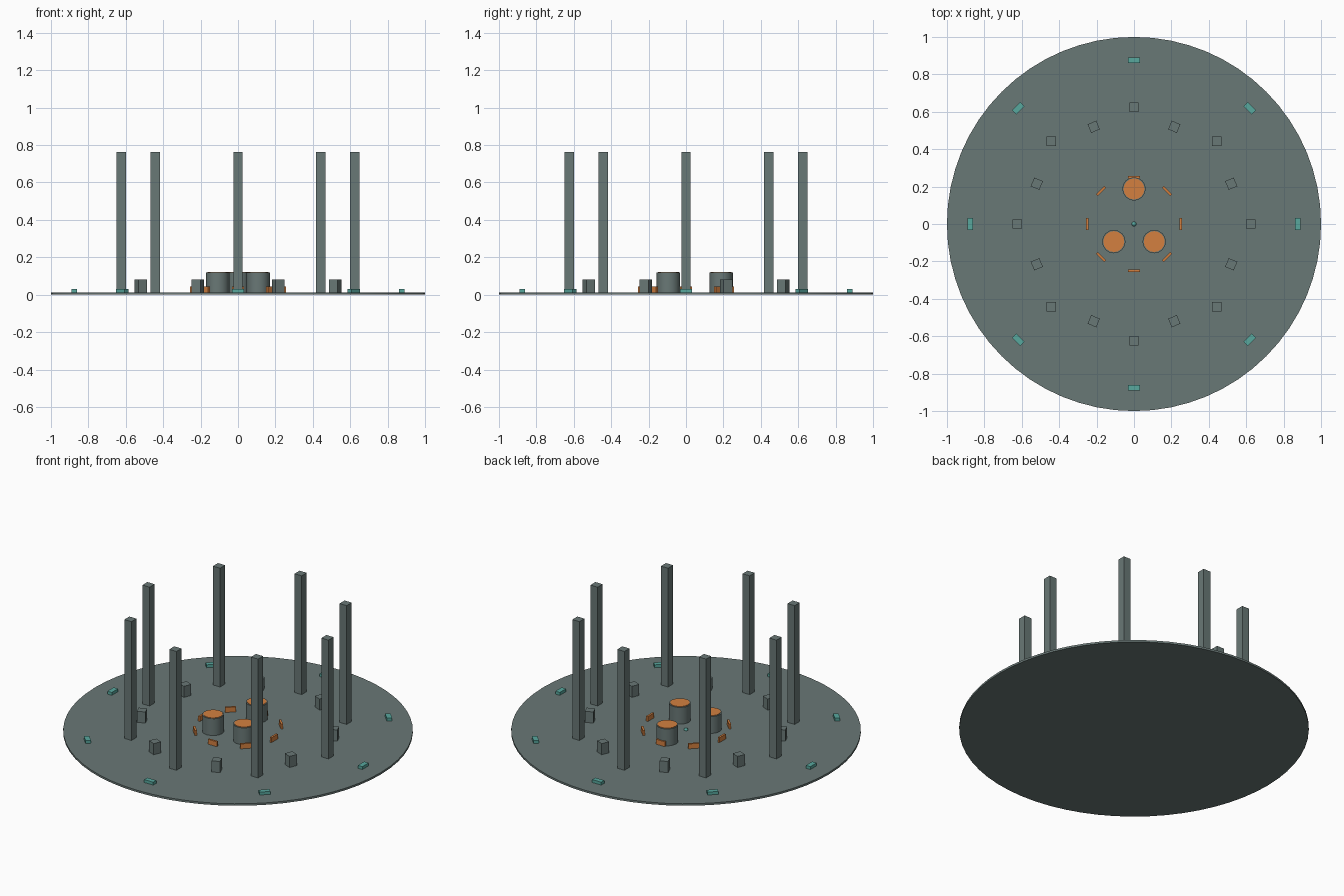
import bpy
from math import cos, sin, radians, pi

cube = bpy.data.objects.get("Cube")
if cube:
    bpy.data.objects.remove(cube, do_unlink=True)


def make_material(name, srgb):
    linear = [((c / 255 + 0.055) / 1.055) ** 2.4 for c in srgb] + [1]
    mat = bpy.data.materials.new(name)
    mat.use_nodes = True
    mat.diffuse_color = linear
    mat.node_tree.nodes["Principled BSDF"].inputs["Base Color"].default_value = linear
    return mat


stone = make_material("slate grey", (105, 120, 118))
orange = make_material("burnt orange", (212, 128, 64))
teal = make_material("teal", (88, 168, 158))

FLOOR = 0.0125


def finish(name, mat):
    obj = bpy.context.object
    obj.name = name
    obj.data.materials.append(mat)
    return obj


def box(name, mat, x, y, size, turn=0):
    """Box resting on the floor disc."""
    bpy.ops.mesh.primitive_cube_add(
        size=1, location=(x, y, FLOOR + size[2] / 2), rotation=(0, 0, turn))
    obj = finish(name, mat)
    obj.scale = size
    return obj


def cylinder(name, mat, x, y, z, radius, height, sides):
    """Upright cylinder whose underside is at z."""
    bpy.ops.mesh.primitive_cylinder_add(
        vertices=sides, radius=radius, depth=height, location=(x, y, z + height / 2))
    obj = finish(name, mat)
    bpy.ops.object.shade_smooth_by_angle(angle=radians(40))
    return obj


def ring(name, mat, radius, size, start=0, turned=True):
    """Eight equal boxes around the centre."""
    for i in range(8):
        a = start + i * pi / 4
        box(f"{name}_{i + 1}", mat, radius * cos(a), radius * sin(a), size,
            a if turned else 0)


# Round floor
cylinder("floor_disc", stone, 0, 0, 0, 1, FLOOR, 64)

# Rings of pillars, blocks, markers and low panels
ring("tall_pillar", stone, 0.625, (0.05, 0.05, 0.75), turned=False)
ring("short_block", stone, 0.5625, (0.05, 0.05, 0.07), start=pi / 8)
ring("edge_marker", teal, 0.875, (0.031, 0.0625, 0.0185))
ring("inner_panel", orange, 0.25, (0.0125, 0.0625, 0.031))

# Three drums with orange tops
for i, (x, y) in enumerate([(0, 0.1875), (-0.108, -0.094), (0.108, -0.094)]):
    cylinder(f"drum_{i + 1}", stone, x, y, FLOOR, 0.0625, 0.106, 16)
    cylinder(f"drum_top_{i + 1}", orange, x, y, FLOOR + 0.106, 0.056, 0.003, 16)

# Small centre stud
bpy.ops.mesh.primitive_uv_sphere_add(
    segments=12, ring_count=8, radius=0.0125, location=(0, 0, FLOOR))
finish("centre_stud", teal)
bpy.ops.object.shade_smooth_by_angle(angle=radians(40))
